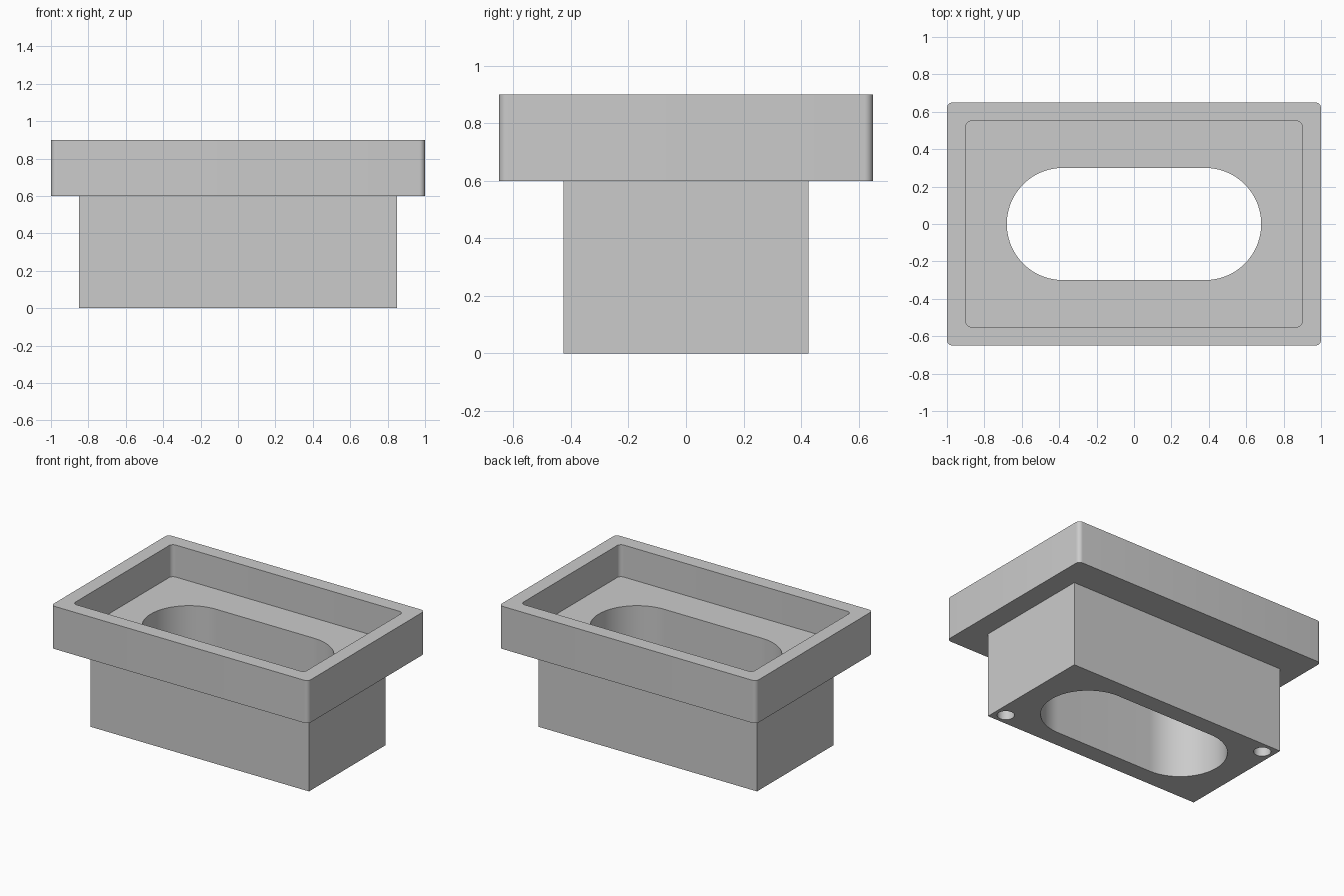
import bpy, bmesh, math

cube = bpy.data.objects.get("Cube")
if cube:
    bpy.data.objects.remove(cube, do_unlink=True)

grey = bpy.data.materials.new("light_grey")
grey.use_nodes = True
colour = (0.6, 0.6, 0.6, 1)
grey.diffuse_color = colour
grey.node_tree.nodes["Principled BSDF"].inputs["Base Color"].default_value = colour


def prism(name, hx, hy, z0, z1, radius=0, steps=8, centre=(0, 0)):
    """Upright block of half-size hx, hy with rounded vertical corners."""
    points = []
    for k, (sx, sy) in enumerate([(1, 1), (-1, 1), (-1, -1), (1, -1)]):
        for i in range(steps + 1 if radius else 1):
            a = math.pi / 2 * (k + i / steps)
            points.append((centre[0] + sx * (hx - radius) + radius * math.cos(a),
                           centre[1] + sy * (hy - radius) + radius * math.sin(a), z0))
    bm = bmesh.new()
    face = bm.faces.new([bm.verts.new(p) for p in points])
    top = bmesh.ops.extrude_face_region(bm, geom=[face])["geom"]
    bmesh.ops.translate(bm, vec=(0, 0, z1 - z0),
                        verts=[g for g in top if isinstance(g, bmesh.types.BMVert)])
    bmesh.ops.remove_doubles(bm, verts=bm.verts, dist=1e-5)
    bmesh.ops.recalc_face_normals(bm, faces=bm.faces)
    mesh = bpy.data.meshes.new(name)
    bm.to_mesh(mesh)
    bm.free()
    mesh.materials.append(grey)
    obj = bpy.data.objects.new(name, mesh)
    bpy.context.collection.objects.link(obj)
    return obj


def combine(body, tool, operation):
    """Apply a boolean to the body and discard the tool."""
    tool.hide_render = True
    mod = body.modifiers.new(operation.lower(), 'BOOLEAN')
    mod.object, mod.operation, mod.solver = tool, operation, 'EXACT'
    bpy.context.view_layer.objects.active = body
    bpy.ops.object.modifier_apply(modifier=mod.name)
    bpy.data.objects.remove(tool, do_unlink=True)


# Rounded tray on top of a square-cornered base
body = prism("flanged_tray_block", 1, 0.65, 0.6, 0.9, radius=0.03)
combine(body, prism("base", 0.85, 0.425, 0, 0.64), 'UNION')

# Shallow tray pocket and the slot right through
combine(body, prism("tray_pocket", 0.9, 0.55, 0.675, 1, radius=0.03), 'DIFFERENCE')
combine(body, prism("through_slot", 0.68, 0.3, -0.1, 1, radius=0.3, steps=24), 'DIFFERENCE')

# Blind round holes in two opposite corners of the underside
for side in (1, -1):
    hole = prism("corner_hole", 0.055, 0.055, -0.1, 0.12, radius=0.055,
                 centre=(side * 0.77, side * -0.345))
    combine(body, hole, 'DIFFERENCE')

# Smooth the curved walls, keep the edges crisp
bpy.ops.object.select_all(action='DESELECT')
body.select_set(True)
bpy.context.view_layer.objects.active = body
bpy.ops.object.shade_smooth_by_angle(angle=math.radians(30))
